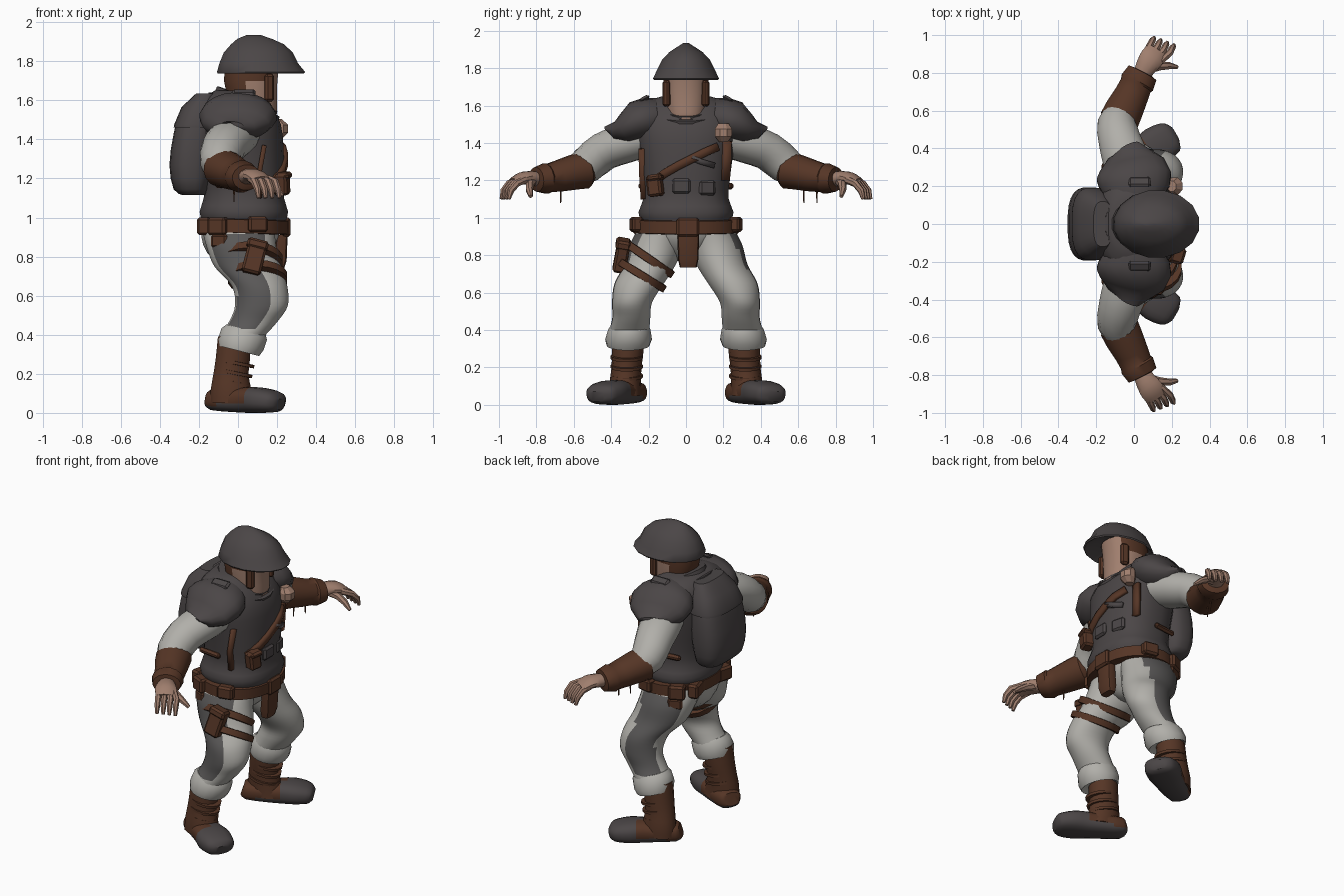
import bpy, bmesh, math
from mathutils import Vector, Matrix


def material(name, rgb):
    m = bpy.data.materials.new(name)
    m.diffuse_color = (*rgb, 1)
    return m


GREY = material("charcoal cloth", (0.070, 0.061, 0.062))
PATCH = material("grey patch", (0.10, 0.096, 0.095))
BROWN = material("brown leather", (0.092, 0.036, 0.019))
WHITE = material("pale cloth", (0.44, 0.43, 0.40))
SKIN = material("skin", (0.35, 0.21, 0.155))


def finish(name, bm, mats, rule=None, angle=40):
    bmesh.ops.recalc_face_normals(bm, faces=bm.faces)
    bm.normal_update()
    for f in bm.faces:
        f.smooth = True
        if rule:
            f.material_index = rule(f.calc_center_median(), f.normal)
    me = bpy.data.meshes.new(name)
    bm.to_mesh(me)
    bm.free()
    me.set_sharp_from_angle(angle=math.radians(angle))
    for m in mats:
        me.materials.append(m)
    ob = bpy.data.objects.new(name, me)
    bpy.context.collection.objects.link(ob)
    return ob


def refine(rows, sub):
    """Smooth curve through the section list."""
    out = []
    for i in range(len(rows) - 1):
        p = [rows[max(i - 1, 0)], rows[i], rows[i + 1], rows[min(i + 2, len(rows) - 1)]]
        for k in range(sub):
            t = k / sub
            out.append([0.5 * (2 * b + (c - a) * t + (2 * a - 5 * b + 4 * c - d) * t * t
                               + (3 * b - a - 3 * c + d) * t ** 3) for a, b, c, d in zip(*p)])
    return out + [rows[-1]]


def loft(name, rows, mats, n=16, e=2.0, follow=False, s=1, sub=1, rule=None, mat=None, angle=40):
    """Skin sections (x, y, z, radius a, radius b), level or across the path."""
    rows = refine(rows, sub)
    cs = [Vector((r[0], r[1] * s, r[2])) for r in rows]
    bm = bmesh.new()
    rings = []
    for i, r in enumerate(rows):
        a, b = Vector((1, 0, 0)), Vector((0, 1, 0))
        if follow:
            t = (cs[min(i + 1, len(cs) - 1)] - cs[max(i - 1, 0)]).normalized()
            a = t.cross(Vector((0, 0, 1))).normalized()
            b = a.cross(t)
        ring = []
        for k in range(n):
            w = math.tau * (k + 0.5) / n
            c, d = math.cos(w), math.sin(w)
            u = math.copysign(abs(c) ** (2 / e), c) * r[3]
            v = math.copysign(abs(d) ** (2 / e), d) * r[4]
            ring.append(bm.verts.new(cs[i] + a * u + b * v))
        rings.append(ring)
    for p, q in zip(rings, rings[1:]):
        for k in range(n):
            bm.faces.new((p[k], p[(k + 1) % n], q[(k + 1) % n], q[k]))
    bm.faces.new(rings[0])
    bm.faces.new(rings[-1])
    if mat:
        bm.transform(mat)
    return finish(name, bm, mats, rule, angle)


def box(name, c, size, m, rot=(0, 0, 0), bevel=0.012):
    bm = bmesh.new()
    bmesh.ops.create_cube(bm, size=1)
    bmesh.ops.scale(bm, vec=size, verts=bm.verts)
    bmesh.ops.bevel(bm, geom=bm.edges[:], offset=bevel, segments=1, affect='EDGES')
    for ang, ax in zip(rot, 'XYZ'):
        bmesh.ops.rotate(bm, matrix=Matrix.Rotation(ang, 3, ax), verts=bm.verts)
    bmesh.ops.translate(bm, vec=c, verts=bm.verts)
    return finish(name, bm, [m], angle=30)


def band(name, c, rx, ry, h, m, tilt=(0, 0), n=18, e=2.0):
    """Closed strap around a limb or the body."""
    mt = Matrix.Translation(c) @ Matrix.Rotation(tilt[0], 4, 'X') @ Matrix.Rotation(tilt[1], 4, 'Y')
    rows = [(0, 0, z * h, rx * k, ry * k) for z, k in ((-.5, .9), (-.45, 1), (.45, 1), (.5, .9))]
    return loft(name, rows, [m], n=n, e=e, mat=mt)


# Torso vest
VEST = [(.03, 0, .98, .215, .24), (.03, 0, 1.03, .228, .256), (.03, 0, 1.10, .207, .23),
        (.03, 0, 1.20, .207, .235), (.02, 0, 1.35, .215, .255), (.01, 0, 1.48, .21, .27),
        (-.01, 0, 1.57, .18, .255), (-.02, 0, 1.62, .14, .21), (-.02, 0, 1.65, .10, .13)]
loft("vest", VEST, [GREY], n=24, e=2.4, sub=2)


def chest_x(y, z):
    for p, q in zip(VEST, VEST[1:]):
        if p[2] <= z <= q[2]:
            t = (z - p[2]) / (q[2] - p[2])
            c, rx, ry = (p[k] + (q[k] - p[k]) * t for k in (0, 3, 4))
            return c + rx * max(0, 1 - abs(y / ry) ** 2.4) ** (1 / 2.4)


def strap(name, pts, width, m=BROWN):
    """Flat strap lying on the chest along (y, z) points."""
    bm = bmesh.new()
    pairs = []
    for i, (y, z) in enumerate(pts):
        p, q = pts[max(i - 1, 0)], pts[min(i + 1, len(pts) - 1)]
        d = Vector((q[0] - p[0], q[1] - p[1])).normalized() * width / 2
        pairs.append([bm.verts.new((chest_x(y, z) + .008, y - d.y * k, z + d.x * k)) for k in (1, -1)])
    for p, q in zip(pairs, pairs[1:]):
        bm.faces.new((p[0], p[1], q[1], q[0]))
    ob = finish(name, bm, [m])
    mod = ob.modifiers.new("thickness", 'SOLIDIFY')
    mod.thickness, mod.offset = .024, 0


strap("diagonal_strap", [(.17, 1.38), (.1, 1.35), (.03, 1.315), (-.04, 1.28), (-.11, 1.24), (-.18, 1.19)], .045)
strap("short_strap", [(.03, 1.32), (.08, 1.30), (.15, 1.28)], .03, GREY)
strap("left_vertical_strap", [(.205, 1.2), (.212, 1.3), (.215, 1.41)], .06)
strap("right_vertical_strap", [(-.222, 1.1), (-.23, 1.22), (-.235, 1.37)], .04)
box("chest_pouch", (.225, -.165, 1.17), (.07, .08, .11), BROWN, (.12, 0, -.3))
box("chest_pouch_flap", (.235, -.165, 1.215), (.07, .085, .035), BROWN, (.12, 0, -.3))
box("front_pouch", (.225, -.025, 1.17), (.05, .10, .08), GREY)
box("side_front_pouch", (.205, .11, 1.16), (.05, .09, .08), GREY, (0, 0, .25))
loft("chest_charm", [(.2, .2, 1.405, .03, .025), (.215, .2, 1.435, .045, .048), (.215, .2, 1.475, .045, .05),
                     (.2, .2, 1.505, .025, .03)], [SKIN], n=8, angle=20)
band("collar", (.035, 0, 1.578), .17, .15, .07, GREY, (0, .4))
band("collar_roll", (.02, 0, 1.545), .195, .2, .08, GREY, (0, .33))

# Head, helmet and chin straps
loft("head", [(.07, 0, 1.46, .1, .085), (.08, 0, 1.53, .12, .1), (.075, 0, 1.6, .125, .112),
              (.065, 0, 1.7, .138, .12), (.075, 0, 1.79, .14, .12)], [SKIN, BROWN], n=20, sub=2, e=2.3,
     rule=lambda c, n: int(c.x < .05 or (c.z > 1.68 and (c.x < .15 or abs(c.y) > .09))))
for s in (-1, 1):
    box("chin_strap", (.16, s * .104, 1.665), (.05, .035, .14), BROWN, (0, 0, s * -.3))
loft("helmet", [(.1, 0, 1.80, .15, .12), (.117, 0, 1.737, .224, .175), (.118, 0, 1.745, .23, .18),
                (.106, 0, 1.79, .205, .158), (.104, 0, 1.845, .18, .13), (.1, 0, 1.887, .138, .09),
                (.085, 0, 1.915, .09, .046), (.08, 0, 1.935, .035, .014)], [GREY], n=16, angle=50)

# Backpack with flap
loft("backpack", [(-.225, 0, 1.115, .06, .13), (-.24, 0, 1.145, .09, .175), (-.24, 0, 1.27, .112, .195),
                  (-.225, 0, 1.43, .105, .19), (-.2, 0, 1.55, .095, .165), (-.17, 0, 1.625, .045, .12)],
     [GREY], n=24, e=2.8, sub=2)
loft("backpack_flap", [(-.22, 0, 1.46, .11, .193), (-.218, 0, 1.475, .11, .193), (-.195, 0, 1.565, .095, .165),
                       (-.165, 0, 1.635, .05, .12)], [GREY], n=24, e=2.8)

# Belt, hips and pouches
loft("hips", [(0, 0, .77, .1, .06), (0, 0, .82, .16, .14), (.01, 0, .9, .2, .22), (.02, 0, 1.0, .2, .235)],
     [WHITE], n=20, sub=2)
band("belt", (.03, 0, .955), .228, .278, .075, BROWN, (0, .03), n=24, e=2.2)
box("buckle_pouch", (.245, .01, .95), (.05, .12, .10), BROWN)
loft("front_hanging_pouch", [(.21, .012, .735, .025, .045), (.215, .012, .78, .035, .055), (.225, .012, .91, .03, .058)],
     [BROWN], n=10, e=4)
for s in (-1, 1):
    box("belt_side_pouch", (.1, s * .265, .965), (.10, .06, .08), BROWN, (0, 0, s * -.2))
    box("belt_back_pouch", (-.165, s * .14, .955), (.07, .11, .09), BROWN, (0, 0, s * .25))
    box("belt_hip_box", (-.1, s * .235, .955), (.10, .07, .09), BROWN, (0, 0, s * .45))
    box("belt_hip_pouch", (-.09, s * .24, .88), (.09, .055, .07), BROWN, (0, 0, s * .45))
    box("vest_side_strap", (-.04, s * .232, 1.17), (.16, .03, .035), BROWN, (0, 0, s * .12))

# Thigh holster and its straps
box("holster", (.085, -.345, .795), (.10, .07, .17), BROWN, (-.18, .25, 0))
box("holster_flap", (.10, -.335, .86), (.11, .08, .05), BROWN, (-.18, .25, 0))
band("upper_thigh_strap", (.062, -.194, .778), .168, .15, .044, BROWN, (-.6, 0))
band("lower_thigh_strap", (.1, -.235, .692), .154, .144, .042, BROWN, (-.55, 0))


def outer_patch(c, n, s):
    """Patch that swings from the outer hip to the outer back of the calf."""
    back = -.38 * min(1, max(0, (.92 - c.z) / .25))
    d = Vector((back, s, 0)).normalized()
    return int(.44 < c.z < .92 and Vector((n.x, n.y, 0)).normalized().dot(d) > .77)


for s in (-1, 1):
    side = "left_" if s > 0 else "right_"
    # Shoulder plates
    loft(side + "shoulder_plate", [(0, .15, 1.535, .16, .105), (0, .2, 1.53, .19, .115), (0, .25, 1.515, .2, .115),
                                   (-.01, .31, 1.475, .175, .088), (-.025, .37, 1.46, .115, .058),
                                   (-.03, .402, 1.47, .065, .03), (-.03, .38, 1.45, .055, .02)],
         [GREY], n=18, follow=True, s=s)
    box(side + "shoulder_strap", (.03, s * .222, 1.637), (.12, .06, .025), GREY, (s * -.5, 0, 0))
    box(side + "shoulder_badge", (-.03, s * .3, 1.565), (.045, .05, .02), GREY, (s * -.6, 0, 0), .004)
    # Sleeve and gauntlet
    loft(side + "sleeve", [(0, .2, 1.43, .12, .1), (-.04, .33, 1.395, .125, .105), (-.075, .44, 1.355, .114, .103),
                           (-.09, .53, 1.283, .104, .1), (-.06, .6, 1.24, .08, .075)],
         [WHITE], n=16, follow=True, s=s, sub=2)
    loft(side + "gauntlet", [(-.088, .532, 1.258, .085, .082), (-.08, .545, 1.254, .107, .1),
                             (-.052, .605, 1.242, .103, .094), (-.012, .685, 1.222, .092, .084),
                             (.01, .735, 1.212, .087, .077), (.018, .75, 1.21, .095, .083),
                             (.045, .80, 1.205, .084, .066), (.048, .806, 1.205, .05, .04)],
         [BROWN], n=16, follow=True, s=s)
    for y in ((.63, .7) if s > 0 else (.67,)):
        loft(side + "hanging_cord", [(-.04 + (y - .63) * .5, y, 1.08, .003, .003),
                                     (-.04 + (y - .63) * .5, y, 1.17, .006, .006)], [BROWN], n=5, s=s)
    # Hand
    loft(side + "palm", [(.035, .78, 1.205, .045, .04), (.065, .835, 1.213, .058, .038), (.095, .88, 1.21, .066, .032),
                         (.12, .918, 1.19, .058, .022)], [SKIN], n=12, follow=True, s=s, sub=2)
    for i in range(4):
        dx, dy, f = i * .027, -i * .013, i * .008
        loft(side + "finger", [(.06 + dx, .9 + dy, 1.203, .019, .021), (.085 + dx + f, .945 + dy, 1.183, .019, .02),
                               (.1 + dx + f, .975 + dy, 1.145, .017, .018), (.106 + dx + f, .987 + dy, 1.1, .01, .01)],
             [SKIN], n=7, follow=True, s=s)
    loft(side + "thumb", [(.08, .82, 1.2, .026, .026), (.135, .835, 1.18, .024, .022), (.185, .838, 1.15, .02, .019),
                          (.228, .83, 1.115, .011, .011)], [SKIN], n=7, follow=True, s=s)
    # Trousers with outer patch and rolled cuff
    loft(side + "trouser_leg", [(.0, .115, .96, .19, .13), (.015, .155, .86, .18, .145), (.05, .192, .75, .172, .138),
                                (.11, .25, .65, .143, .133), (.12, .288, .55, .136, .108), (.08, .292, .47, .125, .102),
                                (.025, .303, .4, .118, .108)], [WHITE, PATCH], n=28, s=s, sub=4,
         rule=lambda c, n: outer_patch(c, n, s))
    tilt = Matrix.Translation((.02, 0, .365)) @ Matrix.Rotation(.25, 4, 'Y') @ Matrix.Translation((-.02, 0, -.365))
    loft(side + "trouser_cuff", [(.025, .3, .43, .105, .1), (.022, .303, .405, .122, .113), (.018, .307, .35, .122, .125),
                                 (.015, .31, .315, .11, .115), (.015, .31, .335, .08, .08)], [WHITE], n=18, s=s, mat=tilt)
    # Boot shaft, laces and foot
    loft(side + "boot_shaft", [(-.02, .308, .39, .085, .083), (-.026, .312, .28, .09, .084), (-.036, .318, .2, .092, .08),
                               (-.036, .325, .12, .106, .084), (-.03, .325, .05, .115, .085)], [BROWN], n=14, s=s, sub=2)
    for z in (.155, .205, .255):
        band(side + "boot_lace", (-.022 + (z - .2) * .2, s * .317, z), .098, .086, .018, BROWN, (0, .2), n=14)
    loft(side + "foot", [(-.148, .26, .072, .045, .035), (-.125, .272, .068, .072, .055), (-.02, .328, .064, .084, .06),
                         (.05, .37, .066, .092, .066), (.115, .412, .065, .105, .065), (.175, .448, .058, .095, .057),
                         (.2, .465, .05, .08, .047), (.217, .475, .045, .045, .028)], [BROWN, GREY], n=18, e=2.6,
         follow=True, s=s, sub=2, rule=lambda c, n: int(c.z < .04 or c.x + .55 * s * c.y > .275))
